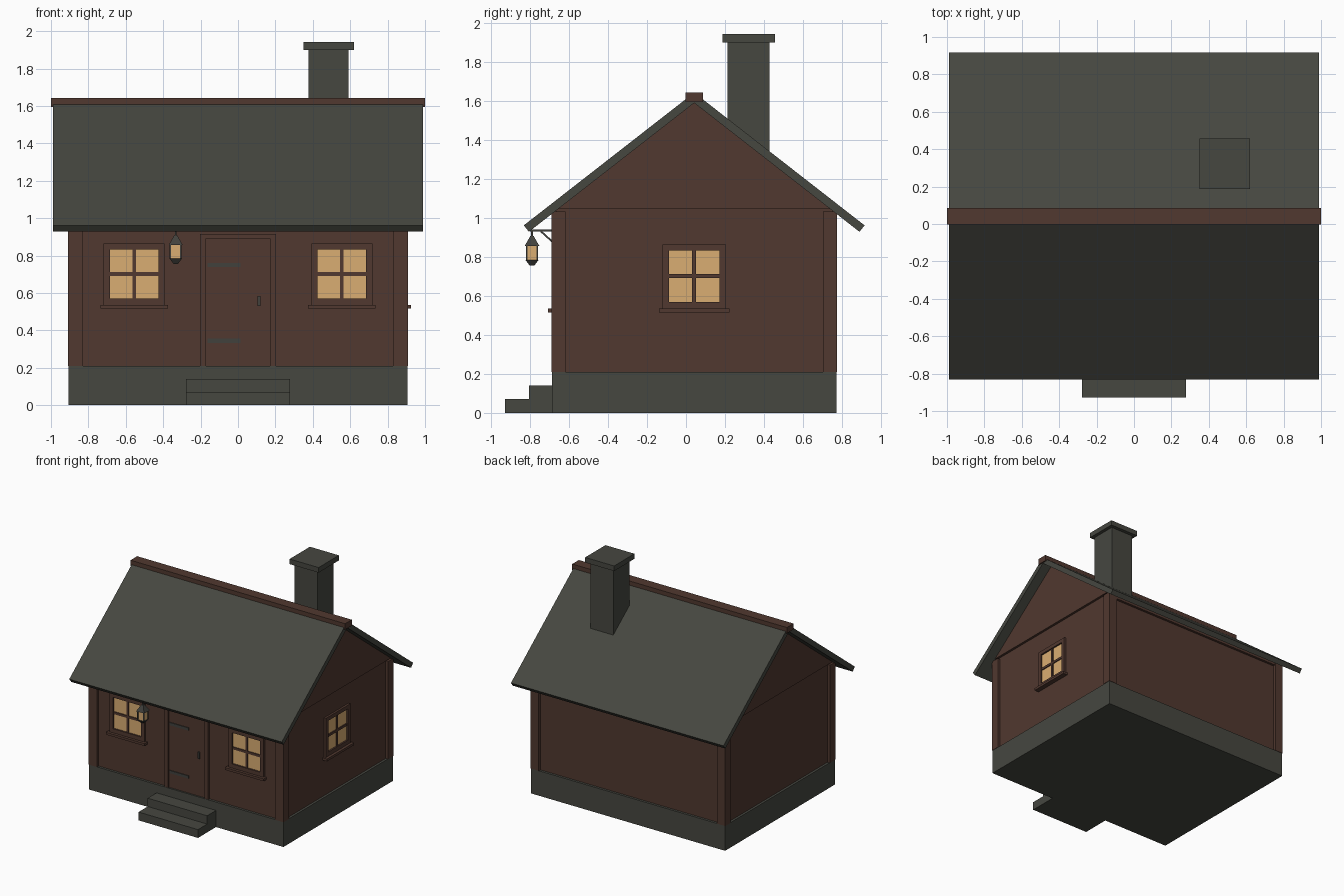
import bpy, bmesh, math
from mathutils import Matrix, Vector

if "Cube" in bpy.data.objects:
    bpy.data.objects.remove(bpy.data.objects["Cube"])


def material(name, rgb):
    m = bpy.data.materials.new(name)
    m.use_nodes = True
    m.diffuse_color = (*rgb, 1)
    bsdf = next(n for n in m.node_tree.nodes if n.type == "BSDF_PRINCIPLED")
    bsdf.inputs["Base Color"].default_value = (*rgb, 1)
    return m


STONE = material("grey stone", (0.061, 0.063, 0.051))
WOOD = material("brown wood", (0.082, 0.040, 0.029))
IRON = material("dark iron", (0.052, 0.052, 0.046))
GLOW = material("warm glass", (0.70, 0.42, 0.17))

CY = 0.042            # house centre line in y
HX, HY = 0.905, 0.73  # half size of the footing
INSET = 0.02          # wall set back behind posts and footing
BASE, EAVE = 0.21, 1.045


def finish(name, bm, mats, matrix=None):
    if matrix:
        bm.transform(matrix)
    bmesh.ops.recalc_face_normals(bm, faces=bm.faces)
    mesh = bpy.data.meshes.new(name)
    bm.to_mesh(mesh)
    bm.free()
    for m in mats:
        mesh.materials.append(m)
    obj = bpy.data.objects.new(name, mesh)
    bpy.context.collection.objects.link(obj)
    return obj


def boxes(name, mat, spans, matrix=None):
    """One object from boxes given as (x0, x1, y0, y1, z0, z1)."""
    bm = bmesh.new()
    for x0, x1, y0, y1, z0, z1 in spans:
        place = Matrix.Translation(((x0 + x1) / 2, (y0 + y1) / 2, (z0 + z1) / 2))
        size = Matrix.Diagonal((x1 - x0, y1 - y0, z1 - z0, 1))
        bmesh.ops.create_cube(bm, size=1, matrix=place @ size)
    return finish(name, bm, [mat], matrix)


def extrude_x(name, mat, profile, half):
    """Profile of (y offset, z) points swept along x."""
    bm = bmesh.new()
    face = bm.faces.new([bm.verts.new((-half, CY + y, z)) for y, z in profile])
    moved = bmesh.ops.extrude_face_region(bm, geom=[face])["geom"]
    bmesh.ops.translate(bm, vec=(2 * half, 0, 0),
                        verts=[v for v in moved if isinstance(v, bmesh.types.BMVert)])
    return finish(name, bm, [mat])


def frustum(name, mat, x, y, z0, z1, r0, r1):
    """Square tapered block with half widths r0 and r1."""
    bm = bmesh.new()
    k = math.sqrt(2)
    place = Matrix.Translation((x, y, (z0 + z1) / 2)) @ Matrix.Rotation(math.pi / 4, 4, "Z")
    bmesh.ops.create_cone(bm, cap_ends=True, segments=4, radius1=r0 * k, radius2=r1 * k,
                          depth=z1 - z0, matrix=place)
    return finish(name, bm, [mat])


def rod(name, mat, a, b, thick):
    a, b = Vector(a), Vector(b)
    turn = (b - a).to_track_quat("Z", "Y").to_matrix().to_4x4()
    h = thick / 2
    return boxes(name, mat, [(-h, h, -h, h, 0, (b - a).length)], Matrix.Translation(a) @ turn)


# Footing, steps and walls
boxes("footing", STONE, [(-HX, HX, CY - HY, CY + HY, 0, BASE)])
front = CY - HY
boxes("lower_step", STONE, [(-0.277, 0.277, -0.928, front + 0.01, 0, 0.07)])
boxes("upper_step", STONE, [(-0.277, 0.277, -0.806, front + 0.01, 0.07, 0.14)])
wx, wy = HX - INSET, HY - INSET
boxes("walls", WOOD, [(-wx, wx, CY - wy, CY + wy, BASE, EAVE)])

# Corner posts and long wall plates
PW, PO = 0.075, 0.003
for sx, side in ((-1, "right"), (1, "left")):
    for sy, end in ((-1, "front"), (1, "back")):
        xs = sorted((sx * (HX + PO), sx * (HX - PW)))
        ys = sorted((sy * (HY + PO), sy * (HY - PW + 0.005)))
        boxes(f"{end}_{side}_corner_post", WOOD,
              [(*xs, CY + ys[0], CY + ys[1], BASE, EAVE - 0.012)])
for sy, end in ((-1, "front"), (1, "back")):
    ys = sorted((CY + sy * (wy - 0.01), CY + sy * HY))
    boxes(f"{end}_wall_plate", WOOD, [(-HX + PW, HX - PW, *ys, 1.0, EAVE - 0.01)])

# Gable block, roof and ridge beam
extrude_x("gables", WOOD, [(-HY, EAVE), (HY, EAVE), (0, 1.61)], HX)
extrude_x("roof", STONE, [(-0.874, 0.962), (0, 1.643), (0.874, 0.962),
                          (0.848, 0.929), (0, 1.59), (-0.848, 0.929)], 0.99)
boxes("ridge_beam", WOOD, [(-1, 1, CY - 0.044, CY + 0.044, 1.594, 1.644)])

# Chimney
boxes("chimney", STONE, [(0.378, 0.592, 0.214, 0.428, 1.25, 1.9)])
boxes("chimney_cap", STONE, [(0.35, 0.62, 0.187, 0.457, 1.9, 1.943)])


# Windows: local x runs along the wall, local -y points outwards
def window(prefix, matrix):
    gx, z0, z1, fx = 0.13, 0.57, 0.833, 0.163
    mid = (z0 + z1) / 2
    boxes(prefix + "_glass", GLOW, [(-gx, gx, -0.004, 0.01, z0, z1)], matrix)
    boxes(prefix + "_frame", WOOD, [(-fx, -gx, -0.018, 0.01, 0.53, 0.865),
                                    (gx, fx, -0.018, 0.01, 0.53, 0.865),
                                    (-gx, gx, -0.018, 0.01, z1, 0.865),
                                    (-gx, gx, -0.018, 0.01, 0.53, z0)], matrix)
    boxes(prefix + "_glazing_bars", WOOD, [(-0.01, 0.01, -0.012, 0.01, z0, z1),
                                           (-gx, gx, -0.012, 0.01, mid - 0.01, mid + 0.01)], matrix)
    boxes(prefix + "_sill", WOOD, [(-0.18, 0.18, -0.041, 0.01, 0.516, 0.536)], matrix)


wall_y = CY - wy
window("front_right_window", Matrix.Translation((-0.555, wall_y, 0)))
window("front_left_window", Matrix.Translation((0.555, wall_y, 0)))
window("side_window", Matrix.Translation((wx, CY, 0)) @ Matrix.Rotation(math.pi / 2, 4, "Z"))

# Door with frame, strap hinges and handle
at_wall = Matrix.Translation((0, wall_y, 0))
boxes("door", WOOD, [(-0.17, 0.17, -0.006, 0.01, BASE, 0.892)], at_wall)
boxes("door_frame", WOOD, [(-0.203, -0.17, -0.018, 0.01, BASE, 0.915),
                           (0.17, 0.203, -0.018, 0.01, BASE, 0.915),
                           (-0.203, 0.203, -0.019, 0.01, 0.892, 0.915)], at_wall)
boxes("door_hinges", IRON, [(-0.163, 0.013, -0.012, 0, z, z + 0.023) for z in (0.334, 0.738)], at_wall)
boxes("door_handle", IRON, [(0.105, 0.12, -0.02, 0, 0.53, 0.585)], at_wall)

# Hanging lantern on an iron bracket
LX, LY = -0.333, -0.79
rod("lantern_arm", IRON, (LX, wall_y, 0.935), (LX, -0.8, 0.935), 0.011)
rod("lantern_brace", IRON, (LX, wall_y, 0.862), (LX, -0.745, 0.932), 0.009)
rod("lantern_hook", IRON, (LX, LY, 0.9), (LX, LY, 0.935), 0.008)
frustum("lantern_hood", IRON, LX, LY, 0.856, 0.908, 0.038, 0.008)
frustum("lantern_glass", GLOW, LX, LY, 0.784, 0.857, 0.027, 0.027)
boxes("lantern_bars", IRON, [(LX + sx * 0.028 - 0.004, LX + sx * 0.028 + 0.004,
                              LY + sy * 0.028 - 0.004, LY + sy * 0.028 + 0.004, 0.782, 0.858)
                             for sx in (-1, 1) for sy in (-1, 1)])
frustum("lantern_base", IRON, LX, LY, 0.756, 0.784, 0.012, 0.033)
